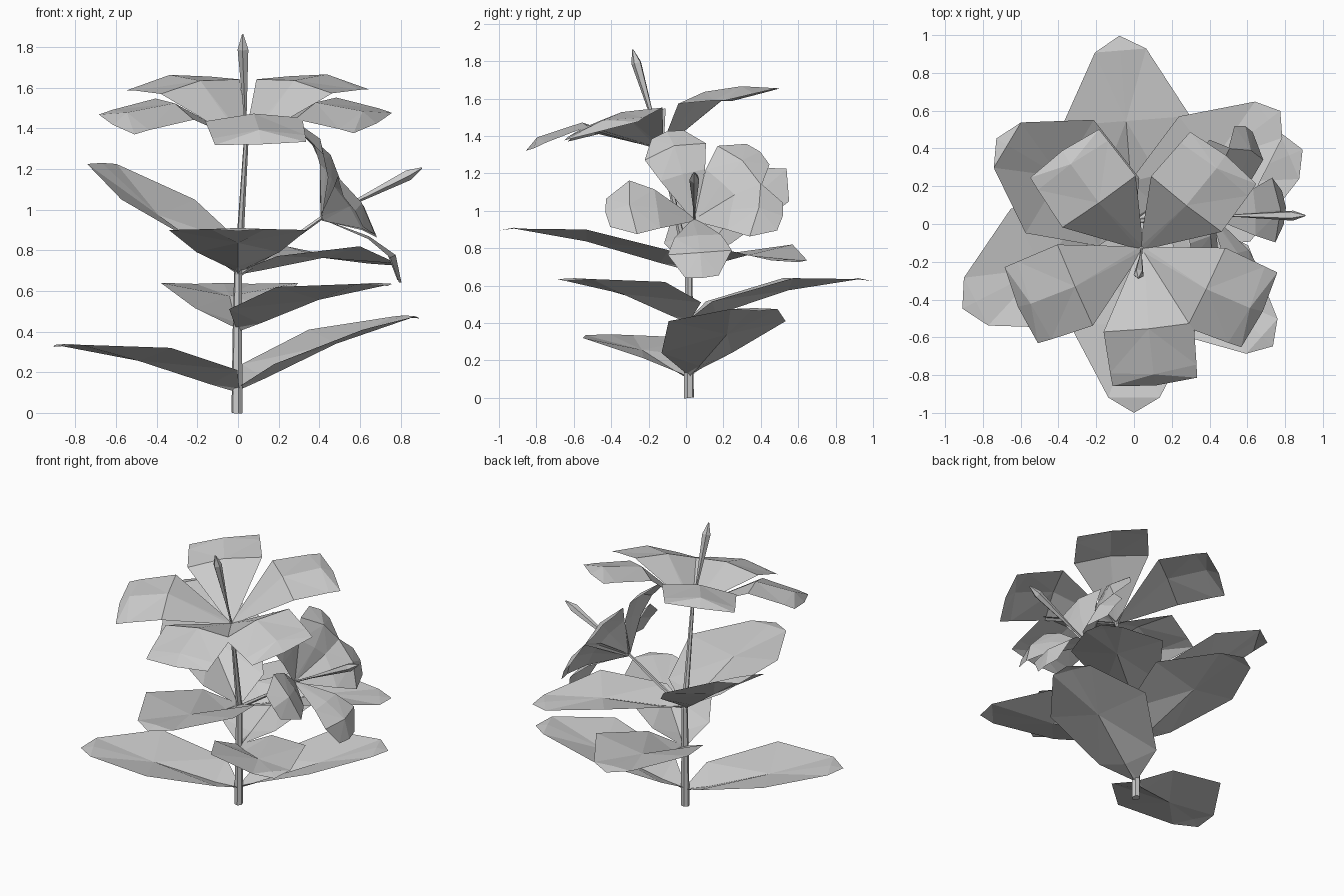
import bpy, bmesh, math
from mathutils import Vector as V

cube = bpy.data.objects.get("Cube")
if cube:
    bpy.data.objects.remove(cube, do_unlink=True)

grey = bpy.data.materials.new("plain_grey")
grey.use_nodes = True
grey.diffuse_color = (0.6, 0.6, 0.6, 1)
grey.node_tree.nodes["Principled BSDF"].inputs["Base Color"].default_value = (0.6, 0.6, 0.6, 1)


def finish(bm, name):
    mesh = bpy.data.meshes.new(name)
    bm.to_mesh(mesh)
    bm.free()
    mesh.materials.append(grey)
    obj = bpy.data.objects.new(name, mesh)
    bpy.context.collection.objects.link(obj)
    return obj


def blade(name, origin, out, up, rows):
    """Folded sheet; each row is (reach, centre height, edge height, half width, edge setback)."""
    bm = bmesh.new()
    side = up.cross(out)
    previous = None
    for reach, centre, edge, half, back in rows:
        row = []
        for s in (-1, 0, 1):
            r = reach - back * abs(s)
            h = edge if s else centre
            row.append(bm.verts.new(origin + out * r + side * half * s + up * h))
        if previous:
            for i in (0, 1):
                bm.faces.new((previous[i], row[i], row[i + 1], previous[i + 1]))
        previous = row
    # Merge collapsed tips, then split the folded quads into facets
    bmesh.ops.remove_doubles(bm, verts=bm.verts, dist=0.002)
    bmesh.ops.triangulate(bm, faces=bm.faces)
    return finish(bm, name)


def tube(name, points, radii, sides=5):
    bm = bmesh.new()
    points = [V(p) for p in points]
    axis = (points[-1] - points[0]).normalized()
    u = axis.orthogonal().normalized()
    v = axis.cross(u)
    rings = []
    for p, r in zip(points, radii):
        turns = [i * math.tau / sides for i in range(sides)]
        rings.append([bm.verts.new(p + (u * math.cos(a) + v * math.sin(a)) * r) for a in turns])
    for a, b in zip(rings, rings[1:]):
        for i in range(sides):
            j = (i + 1) % sides
            bm.faces.new((a[i], a[j], b[j], b[i]))
    bm.faces.new(rings[0][::-1])
    bm.faces.new(rings[-1])
    return finish(bm, name)


def leaf(name, base_z, angle, length, middle, tip, width=0.34):
    a = math.radians(angle)
    rows = [
        (0.0, 0.0, 0.02, 0.015, 0),
        (length * 0.15, middle * 0.24, middle * 0.24 + 0.07, width * 0.6, length * 0.04),
        (length * 0.54, middle * 0.92, middle + 0.05, width, 0.0),
        (length * 0.92, tip, tip - 0.005, width * 0.4, 0.0),
        (length, tip - 0.015, tip - 0.015, 0.0, 0),
    ]
    blade(name, V((0, 0.015, base_z)), V((math.cos(a), math.sin(a), 0)), V((0, 0, 1)), rows)


def flower(name, centre, axis, pistil_axis, across, angles, rows):
    centre, axis, pistil_axis = V(centre), V(axis).normalized(), V(pistil_axis).normalized()
    u = V(across)
    u = (u - axis * u.dot(axis)).normalized()
    v = axis.cross(u)
    for i, angle in enumerate(angles):
        a = math.radians(angle)
        blade(f"{name}_petal_{i + 1}", centre, u * math.cos(a) + v * math.sin(a), axis, rows)
    # Long pistil with a swollen, pointed end
    steps = (0.0, 0.15, 0.48, 0.555)
    tube(f"{name}_pistil", [centre + pistil_axis * s for s in steps], (0.006, 0.008, 0.028, 0.004))


# Stems
tube("main_stem",
     [(-0.005, 0.015, 0), (-0.003, 0.015, 0.4), (0, 0.015, 0.68), (0.04, -0.13, 1.34)],
     (0.028, 0.024, 0.02, 0.012), 6)
tube("side_stem", [(0, 0.015, 0.68), (0.2, 0.03, 0.81), (0.41, 0.045, 0.96)], (0.014, 0.012, 0.01))

# Leaves in three tiers
leaf("lower_right_leaf", 0.1, 207, 1.02, 0.17, 0.24, 0.355)
leaf("lower_left_leaf", 0.11, 23, 0.97, 0.25, 0.37)
leaf("middle_back_leaf", 0.4, 94.5, 0.985, 0.19, 0.24)
leaf("middle_front_leaf", 0.4, 318, 0.99, 0.17, 0.24, 0.31)
leaf("upper_front_leaf", 0.68, 270, 1.015, 0.17, 0.23)
leaf("upper_back_leaf", 0.68, 37, 0.97, 0.09, 0.06, 0.3)
leaf("upper_right_leaf", 0.68, 149, 0.85, 0.32, 0.55, 0.35)

# Broad square petals on top, smaller rounded petals on the side
broad_rows = [
    (0.0, 0.0, 0.0, 0.012, 0),
    (0.38, 0.24, 0.21, 0.24, 0.0),
    (0.635, 0.22, 0.18, 0.23, 0.02),
    (0.71, 0.165, 0.165, 0.225, 0.02),
]
round_rows = [
    (0.0, 0.0, 0.0, 0.012, 0),
    (0.2, 0.15, 0.14, 0.125, 0.0),
    (0.35, 0.21, 0.18, 0.172, 0.02),
    (0.48, 0.16, 0.15, 0.09, 0.015),
]
flower("top_flower", (0.04, -0.13, 1.33), (-0.01, -0.24, 0.97), (-0.03, -0.28, 0.96), (1, 0, 0),
       (276, 335, 51, 126, 203), broad_rows)
flower("side_flower", (0.41, 0.045, 0.955), (0.84, 0, 0.545), (0.89, 0, 0.45), (0, 1, 0),
       (275, 350, 43, 108, 187), round_rows)
